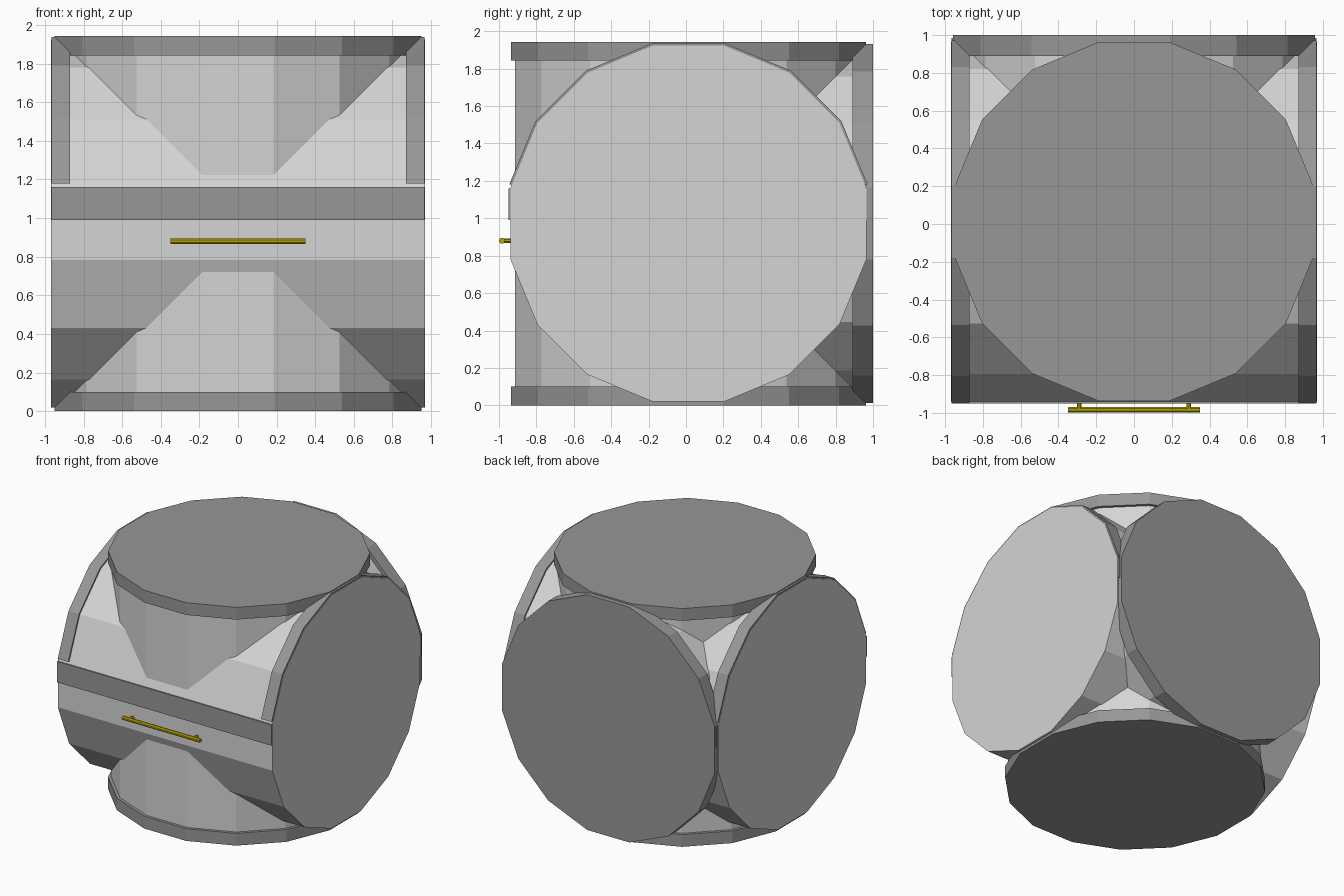
import bpy, bmesh, math
from mathutils import Matrix, Vector

if "Cube" in bpy.data.objects:
    bpy.data.objects.remove(bpy.data.objects["Cube"])

CY, CZ = 0.013, 0.9715  # centre of the body


def material(name, rgb):
    m = bpy.data.materials.new(name)
    m.diffuse_color = (*rgb, 1)
    m.use_nodes = True
    m.node_tree.nodes["Principled BSDF"].inputs["Base Color"].default_value = m.diffuse_color
    return m


LIGHT = material("light_grey", (0.66, 0.66, 0.66))
DARK = material("dark_grey", (0.31, 0.31, 0.31))
YELLOW = material("yellow", (0.48, 0.38, 0.0))


def finish(name, bm, mat):
    bmesh.ops.recalc_face_normals(bm, faces=bm.faces)
    me = bpy.data.meshes.new(name)
    bm.to_mesh(me)
    bm.free()
    me.materials.append(mat)
    ob = bpy.data.objects.new(name, me)
    bpy.context.collection.objects.link(ob)
    return ob


def drum(name, axis, lo, hi, r, mat, center=(0, CY, CZ), sides=16, cut_z=None):
    """Flat-sided drum along an axis, spanning lo..hi on it."""
    bm = bmesh.new()
    bmesh.ops.create_cone(bm, cap_ends=True, segments=sides, radius1=r, radius2=r,
                          depth=hi - lo,
                          matrix=Matrix.Rotation(math.pi / sides, 4, 'Z'))
    turn = {'x': Matrix.Rotation(math.pi / 2, 4, 'Y'),
            'y': Matrix.Rotation(math.pi / 2, 4, 'X'),
            'z': Matrix.Identity(4)}[axis]
    c = Vector(center)
    c['xyz'.index(axis)] = (lo + hi) / 2
    bm.transform(Matrix.Translation(c) @ turn)
    if cut_z is not None:  # keep only what lies above cut_z
        g = bm.verts[:] + bm.edges[:] + bm.faces[:]
        bmesh.ops.bisect_plane(bm, geom=g, plane_co=(0, 0, cut_z),
                               plane_no=(0, 0, 1), clear_inner=True)
        bmesh.ops.holes_fill(bm, edges=[e for e in bm.edges if e.is_boundary])
    return finish(name, bm, mat)


def box(name, lo, hi, mat):
    bm = bmesh.new()
    bmesh.ops.create_cube(bm, size=1)
    lo, hi = Vector(lo), Vector(hi)
    bm.transform(Matrix.Translation((lo + hi) / 2) @ Matrix.Diagonal((*(hi - lo), 1)))
    return finish(name, bm, mat)


# Three crossing drums form the body
drum("side_drum", 'x', -0.968, 0.968, 0.971, LIGHT)
drum("upright_drum", 'z', 0.05, 1.89, 0.945, LIGHT)
drum("back_drum", 'y', 0.0, 0.95, 0.945, LIGHT)

# Dark end caps
drum("bottom_cap", 'z', 0.0, 0.1, 0.968, DARK)
drum("top_cap", 'z', 1.843, 1.943, 0.968, DARK)
drum("back_cap", 'y', 0.89, 1.0, 0.978, DARK)

# Raised half rims over the upper part of the side drum
for s, name in ((-1, "left_rim"), (1, "right_rim")):
    a, b = sorted((s * 0.87, s * 0.965))
    drum(name, 'x', a, b, 0.984, DARK, cut_z=1.18)

# Horizontal band round the middle
box("middle_band", (-0.966, -0.95, 0.99), (0.966, 0.984, 1.16), DARK)

# Front handle: bar and two posts
drum("handle_bar", 'x', -0.35, 0.35, 0.016, YELLOW, (0, -0.984, 0.88), 8)
for s, name in ((-1, "handle_post_left"), (1, "handle_post_right")):
    drum(name, 'y', -0.98, -0.93, 0.014, YELLOW, (s * 0.29, 0, 0.88), 8)
